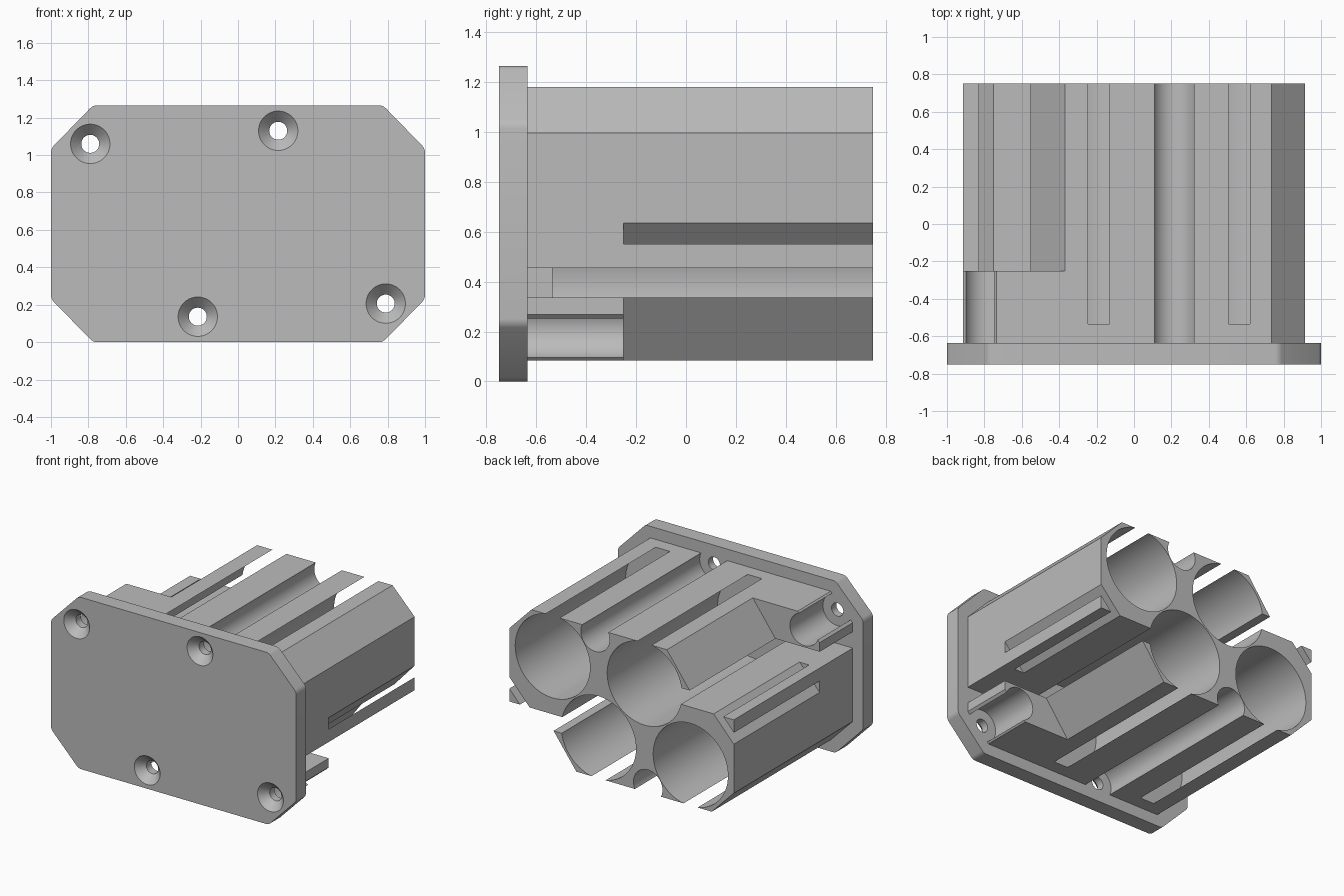
import bpy, bmesh, math

cube = bpy.data.objects.get("Cube")
if cube:
    bpy.data.objects.remove(cube, do_unlink=True)

TOP = 1.266                      # the part is symmetric under a half turn about its long axis
FRONT, SEAM, STEP, FLOOR, BACK = -0.75, -0.635, -0.25, -0.535, 0.75

grey = bpy.data.materials.new("plain grey")
grey.use_nodes = True
grey.diffuse_color = (0.5, 0.5, 0.5, 1)
grey.node_tree.nodes["Principled BSDF"].inputs["Base Color"].default_value = (0.5, 0.5, 0.5, 1)


def turn(points):
    return [(-x, TOP - z) for x, z in points]


def circle(cx, cz, r, n=64):
    return [(cx + r * math.cos(math.tau * i / n), cz + r * math.sin(math.tau * i / n))
            for i in range(n)]


def loft(name, ring_a, y_a, ring_b, y_b):
    """Solid between two matching outlines at two depths."""
    bm = bmesh.new()
    a = [bm.verts.new((x, y_a, z)) for x, z in ring_a]
    b = [bm.verts.new((x, y_b, z)) for x, z in ring_b]
    bm.faces.new(a)
    bm.faces.new(b[::-1])
    for i in range(len(a)):
        j = (i + 1) % len(a)
        bm.faces.new((a[i], b[i], b[j], a[j]))
    bmesh.ops.recalc_face_normals(bm, faces=bm.faces)
    mesh = bpy.data.meshes.new(name)
    bm.to_mesh(mesh)
    bm.free()
    mesh.materials.append(grey)
    obj = bpy.data.objects.new(name, mesh)
    bpy.context.collection.objects.link(obj)
    return obj


def prism(name, ring, y_a, y_b):
    return loft(name, ring, y_a, ring, y_b)


def octagon(half_x, z_low, flat_x, z_side):
    quarter = [(half_x, z_side), (flat_x, TOP - z_low), (-flat_x, TOP - z_low), (-half_x, z_side)]
    return quarter + turn(quarter)


def carve(target, cutters):
    for cutter in cutters:
        cutter.hide_render = True
        mod = target.modifiers.new("cut", "BOOLEAN")
        mod.operation, mod.solver, mod.object = "DIFFERENCE", "EXACT", cutter
    bpy.context.view_layer.update()
    graph = bpy.context.evaluated_depsgraph_get()
    mesh = bpy.data.meshes.new_from_object(target.evaluated_get(graph))
    target.modifiers.clear()
    target.data = mesh
    for cutter in cutters:
        bpy.data.objects.remove(cutter, do_unlink=True)


def smooth(obj):
    bpy.ops.object.select_all(action="DESELECT")
    obj.select_set(True)
    bpy.context.view_layer.objects.active = obj
    bpy.ops.object.shade_smooth_by_angle(angle=math.radians(25))


# End plate with softened corners and four countersunk screw holes
screws = [(-0.79, 1.06), (0.215, 1.13)]
screws += turn(screws)
plate = prism("end_plate", octagon(1.0, 0.0, 0.775, 1.035), FRONT, SEAM)
bm = bmesh.new()
bm.from_mesh(plate.data)
corners = [e for e in bm.edges if abs(e.verts[0].co.y - e.verts[1].co.y) > 0.1]
bmesh.ops.bevel(bm, geom=corners, offset=0.02, segments=4, profile=0.5, affect="EDGES")
bm.to_mesh(plate.data)
bm.free()
cutters = []
for x, z in screws:
    cutters.append(prism("screw_hole", circle(x, z, 0.048), -0.9, -0.5))
    cutters.append(loft("countersink", circle(x, z, 0.115), FRONT - 0.01,
                        circle(x, z, 0.047), FRONT + 0.06))
carve(plate, cutters)
smooth(plate)

# Body block with everything carved along its length
body = prism("cell_holder", octagon(0.915, 0.085, 0.735, 0.997), SEAM, BACK)
bores = [(0.5625, 0.8815), (-0.1875, 0.8815)]
corner = [(-0.37, 1.18), (-0.562, 0.92), (-1.1, 0.92), (-1.1, 1.3), (-0.281, 1.3)]
side_slit = [(-0.3, 0.81), (-0.3, 0.93), (-1.1, 0.93), (-1.1, 0.81)]
slant_slit = [(-0.952, 0.59), (-0.732, 0.83), (-0.811, 0.83), (-0.951, 0.675)]
cutters = [prism("bore", circle(x, z, 0.305, 96), FLOOR, 1) for x, z in bores + turn(bores)]
cutters += [prism("screw_channel", circle(x, z, 0.118), -0.8, 1) for x, z in screws[1::2]]
cutters += [prism("short_channel", circle(x, z, 0.118), -0.8, 0) for x, z in screws[0::2]]
for flip in (list, turn):
    cutters.append(prism("corner_relief", flip(corner), STEP, 1))
    cutters.append(prism("side_slit", flip(side_slit), -0.8, 1))
    cutters.append(prism("slant_slit", flip(slant_slit), STEP, 1))
carve(body, cutters)
smooth(body)
